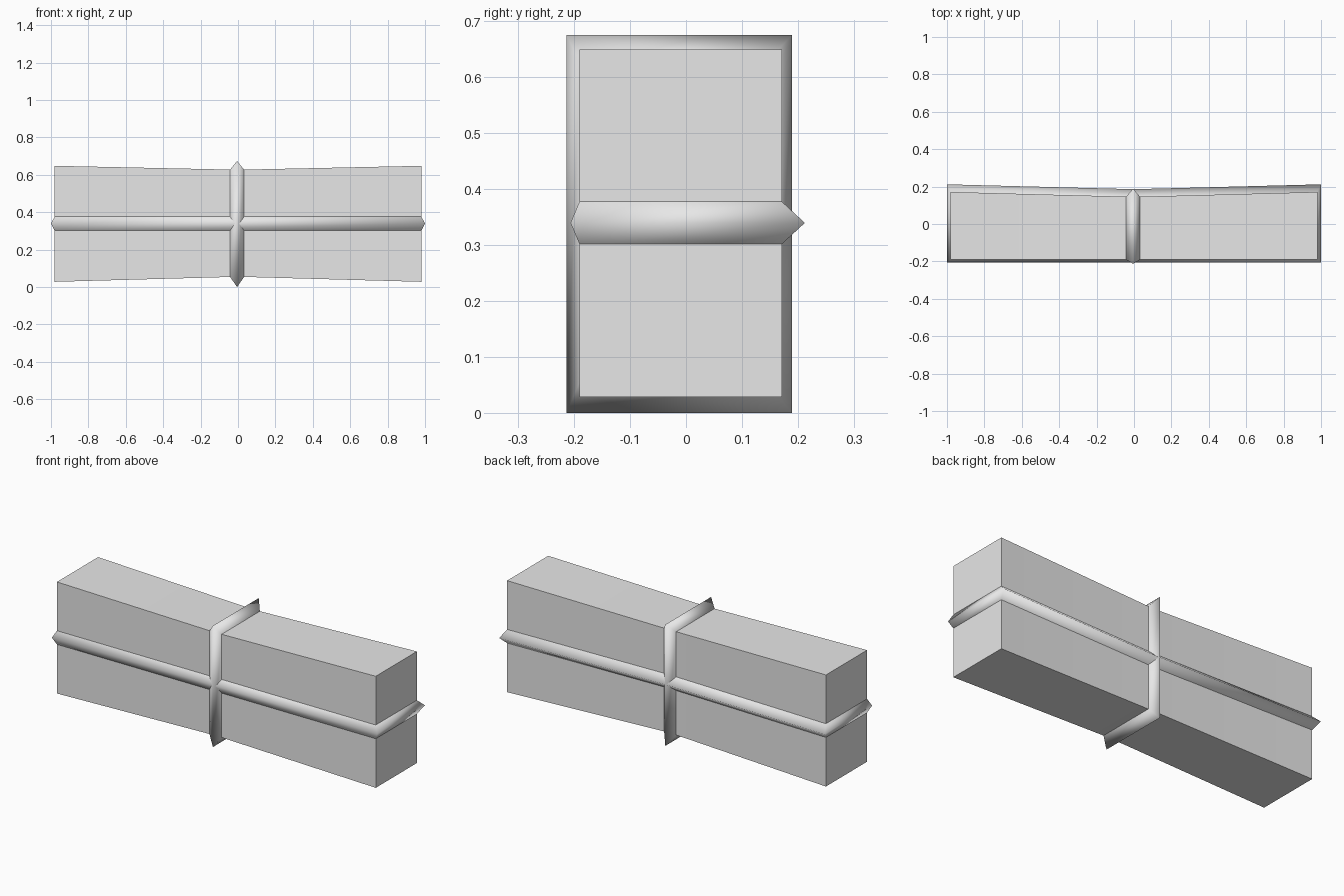
import bpy

if "Cube" in bpy.data.objects:
    bpy.data.objects.remove(bpy.data.objects["Cube"], do_unlink=True)

grey = bpy.data.materials.new("light grey")
grey.use_nodes = True
colour = (0.8, 0.8, 0.8, 1)
grey.diffuse_color = colour
grey.node_tree.nodes["Principled BSDF"].inputs["Base Color"].default_value = colour


def loft(name, loops, closed_loft=False, capped=False, angle=None):
    """Skin matching closed loops with quads and shade them smoothly."""
    n = len(loops[0])
    verts = [p for loop in loops for p in loop]
    faces = []
    for k in range(len(loops) - 1):
        for i in range(n):
            j = (i + 1) % n
            faces.append((k * n + i, k * n + j, (k + 1) * n + j, (k + 1) * n + i))
    if capped:
        faces.append(tuple(reversed(range(n))))
        faces.append(tuple(range((len(loops) - 1) * n, len(loops) * n)))
    mesh = bpy.data.meshes.new(name)
    mesh.from_pydata(verts, [], faces)
    mesh.materials.append(grey)
    obj = bpy.data.objects.new(name, mesh)
    bpy.context.collection.objects.link(obj)
    bpy.ops.object.select_all(action='DESELECT')
    obj.select_set(True)
    bpy.context.view_layer.objects.active = obj
    if angle:
        bpy.ops.object.shade_smooth_by_angle(angle=angle)
    else:
        bpy.ops.object.shade_smooth()
    return obj


def rect(front, back, low, high):
    """Corners of a rectangle in the y-z plane."""
    return [(front, low), (back, low), (back, high), (front, high)]


# Main block, pinched at the middle on its top, bottom and back
end = rect(-0.19, 0.171, 0.028, 0.648)
waist = rect(-0.19, 0.145, 0.055, 0.627)
loft("block", [[(x, y, z) for y, z in section]
               for x, section in ((-0.98, end), (0, waist), (0.98, end))],
     capped=True, angle=0.5)


# Horizontal wrap: a ridged strip following the block's outline
def outline(half, front, back, mid_back, z):
    return [(-half, front, z), (half, front, z), (half, back, z),
            (0, mid_back, z), (-half, back, z)]


def edge(z):
    return outline(0.98, -0.19, 0.171, 0.145, z)


loft("horizontal_wrap",
     [edge(0.301), outline(1.0, -0.206, 0.212, 0.186, 0.339), edge(0.377)])

# Vertical wrap: a ridged strip around the waist
ridge = rect(-0.213, 0.189, 0, 0.674)
loft("vertical_wrap", [[(x, y, z) for y, z in section]
                       for x, section in ((0.033, waist), (-0.005, ridge), (-0.043, waist))])

# Make every surface face outward
for obj in bpy.context.collection.objects:
    if obj.type == 'MESH':
        bpy.context.view_layer.objects.active = obj
        bpy.ops.object.mode_set(mode='EDIT')
        bpy.ops.mesh.select_all(action='SELECT')
        bpy.ops.mesh.normals_make_consistent(inside=False)
        bpy.ops.object.mode_set(mode='OBJECT')
